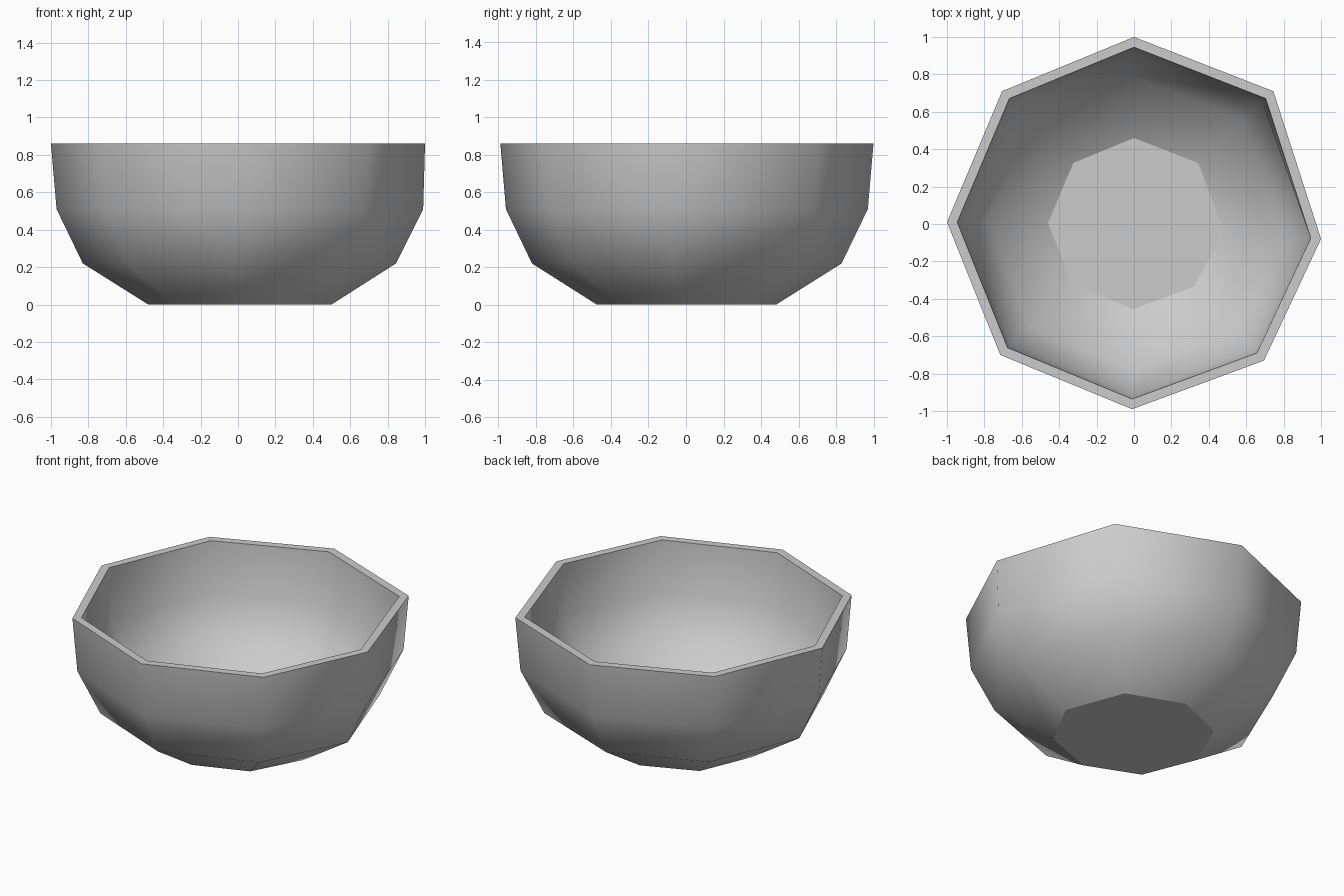
import bpy, bmesh

if "Cube" in bpy.data.objects:
    bpy.data.objects.remove(bpy.data.objects["Cube"])

# Slightly uneven eight-sided outline, clockwise seen from above reversed (counter-clockwise)
OUTLINE = [(1.0, -0.08), (0.745, 0.71), (0.0, 1.0), (-0.705, 0.71),
           (-1.0, 0.01), (-0.715, -0.70), (-0.01, -0.99), (0.695, -0.73)]

# Wall profile as (scale, height, push of the right-hand corner):
# outside from base to rim, then inside from rim to floor
PROFILE = [(0.48, 0.0, 0.02), (0.83, 0.22, 0.015), (0.97, 0.51, 0.02), (1.0, 0.86, 0.0),
           (0.945, 0.86, 0.0), (0.92, 0.52, 0.02), (0.785, 0.25, 0.015), (0.46, 0.05, 0.02)]

bm = bmesh.new()
rings = []
for scale, z, push in PROFILE:
    ring = []
    for i, (x, y) in enumerate(OUTLINE):
        ring.append(bm.verts.new((x * scale + (push if i == 0 else 0), y * scale, z)))
    rings.append(ring)

# Walls and the flat rim
n = len(OUTLINE)
for k in range(len(rings) - 1):
    a, b = rings[k], rings[k + 1]
    for i in range(n):
        j = (i + 1) % n
        face = bm.faces.new((a[i], a[j], b[j], b[i]))
        face.smooth = k != 3

# Flat base and inside floor, kept sharp-edged
base = bm.faces.new(rings[0][::-1])
floor = bm.faces.new(rings[-1])
for face in (base, floor):
    face.smooth = False
for face in (base, floor, *[f for f in bm.faces if not f.smooth]):
    for edge in face.edges:
        edge.smooth = False

bmesh.ops.recalc_face_normals(bm, faces=bm.faces)
mesh = bpy.data.meshes.new("bowl")
bm.to_mesh(mesh)
bm.free()
bowl = bpy.data.objects.new("bowl", mesh)
bpy.context.collection.objects.link(bowl)
